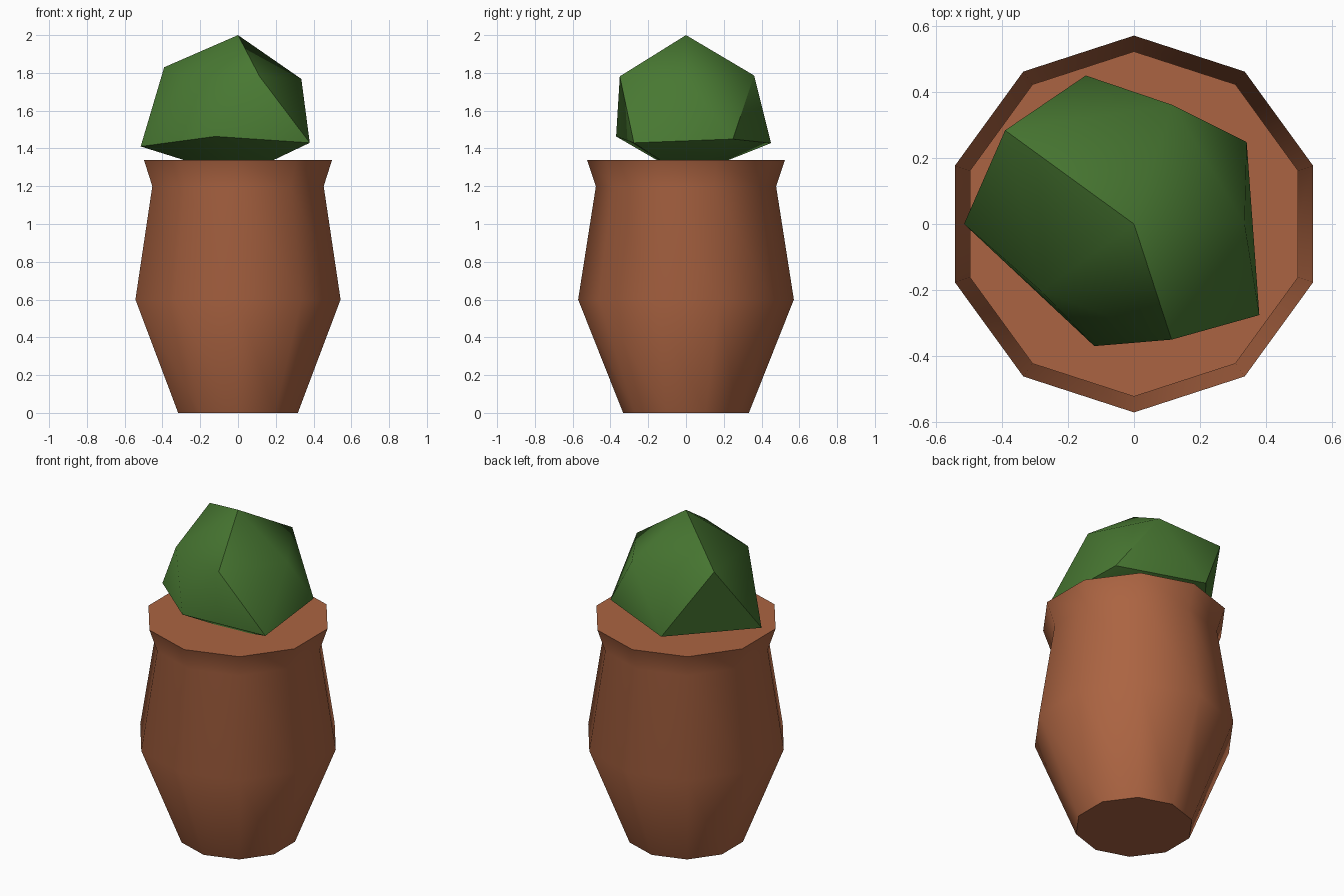
import bpy
import bmesh
from math import sin, cos, radians, pi, atan

old = bpy.data.objects.get("Cube")
if old:
    bpy.data.objects.remove(old, do_unlink=True)


def make_material(name, color):
    mat = bpy.data.materials.new(name)
    mat.use_nodes = True
    mat.diffuse_color = (*color, 1)
    mat.node_tree.nodes["Principled BSDF"].inputs["Base Color"].default_value = (*color, 1)
    return mat


def make_object(name, bm, mat, angle):
    bmesh.ops.recalc_face_normals(bm, faces=bm.faces)
    mesh = bpy.data.meshes.new(name)
    bm.to_mesh(mesh)
    bm.free()
    mesh.materials.append(mat)
    obj = bpy.data.objects.new(name, mesh)
    bpy.context.collection.objects.link(obj)
    bpy.ops.object.select_all(action="DESELECT")
    obj.select_set(True)
    bpy.context.view_layer.objects.active = obj
    bpy.ops.object.shade_smooth_by_angle(angle=radians(angle))
    return obj


terracotta = make_material("terracotta", (0.41, 0.127, 0.054))
leaf_green = make_material("leaf green", (0.065, 0.188, 0.032))

# Ten-sided pot: radius and height of each ring, capped at both ends
SIDES = 10
profile = [(0.333, 0), (0.571, 0.6), (0.477, 1.2), (0.523, 1.338)]
bm = bmesh.new()
rings = [[bm.verts.new((r * sin(2 * pi * i / SIDES), r * cos(2 * pi * i / SIDES), z))
          for i in range(SIDES)] for r, z in profile]
for low, high in zip(rings, rings[1:]):
    for i in range(SIDES):
        j = (i + 1) % SIDES
        bm.faces.new((low[i], low[j], high[j], high[i]))
bm.faces.new(rings[0])
bm.faces.new(rings[-1])
make_object("pot", bm, terracotta, 42)

# Bush: an uneven, slightly squashed twenty-sided ball
CENTRE, SQUASH = 1.627, 0.84
LATITUDE = atan(0.5)
lower_radii = [0.525, 0.529 * 0.893, 0.529, 0.576, 0.435]   # from the front left corner, anticlockwise
lower_radii = [0.525, 0.472, 0.529, 0.576, 0.435]
upper_radii = [0.375, 0.424, 0.540, 0.388, 0.412]
bm = bmesh.new()


def bush_vert(radius, azimuth, latitude):
    flat = radius * cos(latitude)
    return bm.verts.new((flat * cos(azimuth), flat * sin(azimuth),
                         CENTRE + SQUASH * radius * sin(latitude)))


top = bush_vert(0.444, 0, pi / 2)
bottom = bush_vert(0.45, 0, -pi / 2)
step = 2 * pi / 5
lower = [bush_vert(r, (i - 0.5) * step, -LATITUDE) for i, r in enumerate(lower_radii)]
upper = [bush_vert(r, i * step, LATITUDE) for i, r in enumerate(upper_radii)]
for i in range(5):
    j = (i + 1) % 5
    bm.faces.new((top, upper[i], upper[j]))
    bm.faces.new((bottom, lower[j], lower[i]))
    bm.faces.new((lower[i], lower[j], upper[i]))
    bm.faces.new((upper[i], lower[j], upper[j]))
make_object("bush", bm, leaf_green, 42)
